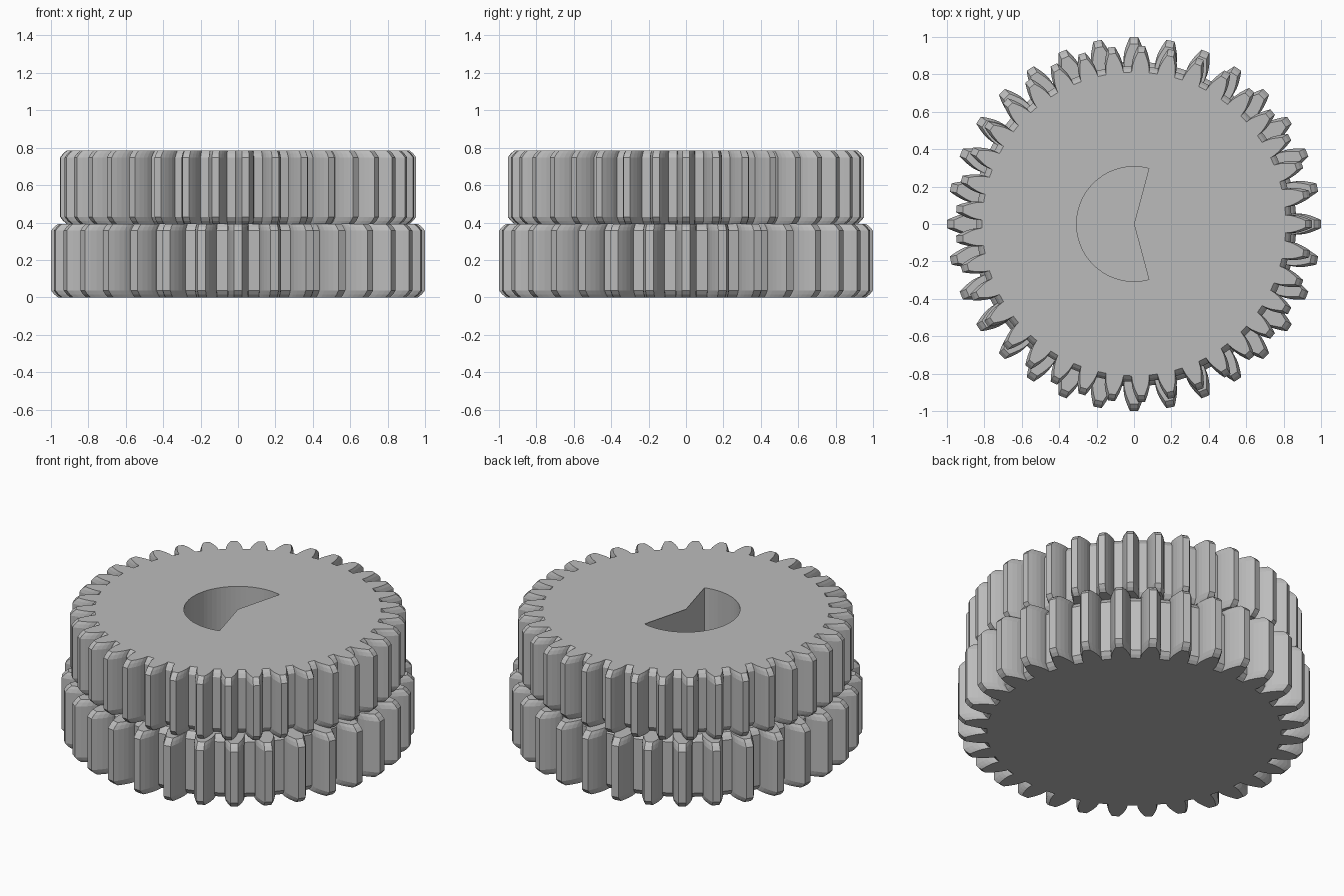
import bpy
import bmesh
from math import pi, sin, cos, tan, acos, radians

cube = bpy.data.objects.get("Cube")
if cube:
    bpy.data.objects.remove(cube, do_unlink=True)

grey = bpy.data.materials.new("plain grey")
grey.use_nodes = True
colour = (0.5, 0.5, 0.5, 1)
grey.diffuse_color = colour
grey.node_tree.nodes["Principled BSDF"].inputs["Base Color"].default_value = colour


def involute(a):
    return tan(a) - a


def gear_outline(teeth, outer):
    """Involute tooth outline with one tooth centred on +x."""
    module = 2 * outer / (teeth + 2)
    pitch, root = teeth * module / 2, outer - 2.25 * module
    pressure = radians(20)
    base = pitch * cos(pressure)
    radii = [root] + [base + (outer - base) * i / 4 for i in range(5)]
    flank = []
    for r in radii:
        half = pi / (2 * teeth) + involute(pressure) - involute(acos(min(1, base / r)))
        flank.append((r, half))
    tooth = [(r, -h) for r, h in flank] + [(r, h) for r, h in reversed(flank)]
    return [(r * cos(a + 2 * pi * i / teeth), r * sin(a + 2 * pi * i / teeth))
            for i in range(teeth) for r, a in tooth]


def loft(name, outline, levels):
    """Stack scaled copies of an outline, given (z, scale) levels."""
    bm = bmesh.new()
    rings = [[bm.verts.new((x * s, y * s, z)) for x, y in outline] for z, s in levels]
    n = len(outline)
    for low, high in zip(rings, rings[1:]):
        for i in range(n):
            j = (i + 1) % n
            bm.faces.new((low[i], low[j], high[j], high[i]))
    bm.faces.new(rings[0][::-1])
    bm.faces.new(rings[-1])
    mesh = bpy.data.meshes.new(name)
    bm.to_mesh(mesh)
    bm.free()
    mesh.materials.append(grey)
    obj = bpy.data.objects.new(name, mesh)
    bpy.context.collection.objects.link(obj)
    return obj


def gear(name, teeth, outer, bottom, top):
    # Two-step rounded rim on both ends
    rim = [(0, 0.963), (0.016, 0.983), (0.037, 1)]
    levels = [(bottom + d, s) for d, s in rim] + [(top - d, s) for d, s in reversed(rim)]
    return loft(name, gear_outline(teeth, outer), levels)


def cut(target, cutter):
    cutter.hide_render = True
    mod = target.modifiers.new("cut", 'BOOLEAN')
    mod.operation = 'DIFFERENCE'
    mod.solver = 'EXACT'
    mod.object = cutter
    bpy.context.view_layer.objects.active = target
    bpy.ops.object.modifier_apply(modifier=mod.name)
    bpy.data.objects.remove(cutter, do_unlink=True)


# Stacked gears
lower_gear = gear("lower_gear", 32, 1.0, 0, 0.393)
upper_gear = gear("upper_gear", 37, 0.953, 0.393, 0.785)

# D-shaped shaft socket, with a thin wedge of the top face overhanging its flat
start, steps = radians(75), 40
arc = [start + (2 * pi - 2 * start) * i / steps for i in range(steps + 1)]
d_shape = [(0.307 * cos(a), 0.307 * sin(a)) for a in arc]
cut(upper_gear, loft("socket_cutter", d_shape, [(0.3, 1), (0.782, 1)]))
cut(upper_gear, loft("opening_cutter", d_shape + [(0, 0)], [(0.6, 1), (0.9, 1)]))
